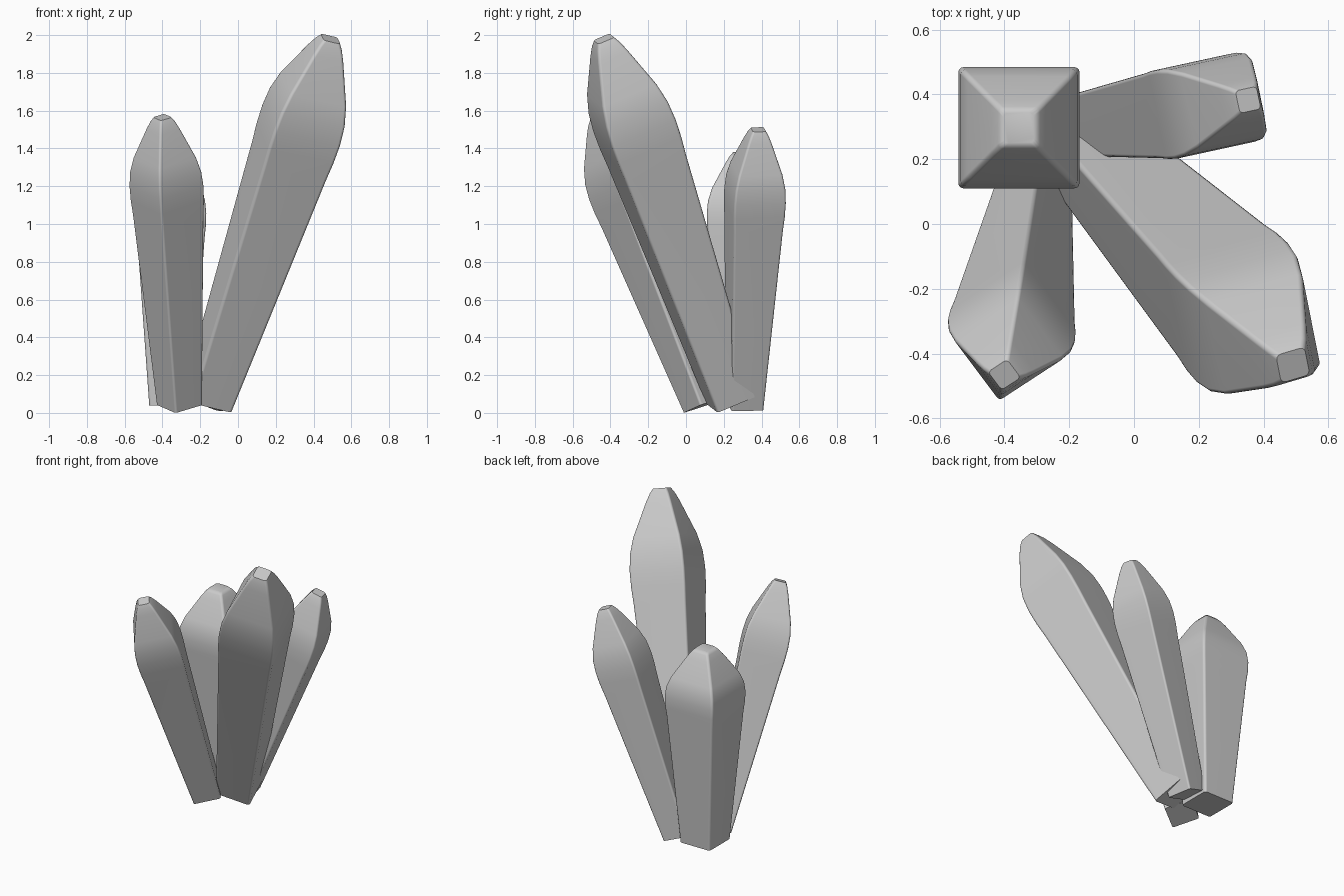
import bpy, bmesh, math
from mathutils import Vector, Matrix

if "Cube" in bpy.data.objects:
    bpy.data.objects.remove(bpy.data.objects["Cube"])

# Shared crystal profile: (fraction of length, half width of the square section)
PROFILE = [(0, .115), (.66, .178), (.71, .185), (.76, .187), (.81, .180),
           (.86, .158), (.96, .086), (.985, .065), (1, .047)]


def section(half, radius=.016, steps=3):
    """Square outline with small rounded corners."""
    c = half - radius
    pts = []
    for k in range(4):
        mid = math.radians(45 + 90 * k)
        cx, cy = c * math.sqrt(2) * math.cos(mid), c * math.sqrt(2) * math.sin(mid)
        for s in range(steps + 1):
            a = mid - math.pi / 4 + math.pi / 2 * s / steps
            pts.append((cx + radius * math.cos(a), cy + radius * math.sin(a)))
    return pts


def crystal(name, base, tip, width, spin):
    base, tip = Vector(base), Vector(tip)
    axis = tip - base
    bm = bmesh.new()
    # Loft the sections, then cap both ends
    rings = [[bm.verts.new((x * width, y * width, t * axis.length)) for x, y in section(h)]
             for t, h in PROFILE]
    n = len(rings[0])
    for lo, hi in zip(rings, rings[1:]):
        for i in range(n):
            j = (i + 1) % n
            bm.faces.new((lo[i], lo[j], hi[j], hi[i]))
    bm.faces.new(rings[0][::-1])
    bm.faces.new(rings[-1])
    # Spin about its own axis, then lean towards the tip
    lean = Vector((0, 0, 1)).rotation_difference(axis).to_matrix().to_4x4()
    bm.transform(Matrix.Translation(base) @ lean @ Matrix.Rotation(math.radians(spin), 4, 'Z'))
    mesh = bpy.data.meshes.new(name)
    bm.to_mesh(mesh)
    bm.free()
    obj = bpy.data.objects.new(name, mesh)
    bpy.context.collection.objects.link(obj)
    bpy.ops.object.select_all(action='DESELECT')
    obj.select_set(True)
    bpy.context.view_layer.objects.active = obj
    bpy.ops.object.shade_smooth_by_angle(angle=math.radians(50))
    mod = obj.modifiers.new("face_normals", 'WEIGHTED_NORMAL')
    mod.keep_sharp = True


# Four crystals fanning out from a common foot
crystal("upright_crystal", (-.355, .297, .04), (-.355, .297, 1.38), 1.0, 0)
crystal("front_crystal", (-.31, .10, .043), (-.40, -.465, 1.565), .77, 35)
crystal("tall_crystal", (-.16, .24, .07), (.49, -.435, 1.98), 1.0, 14)
crystal("side_crystal", (-.175, .31, .04), (.352, .383, 1.50), .75, 12)
